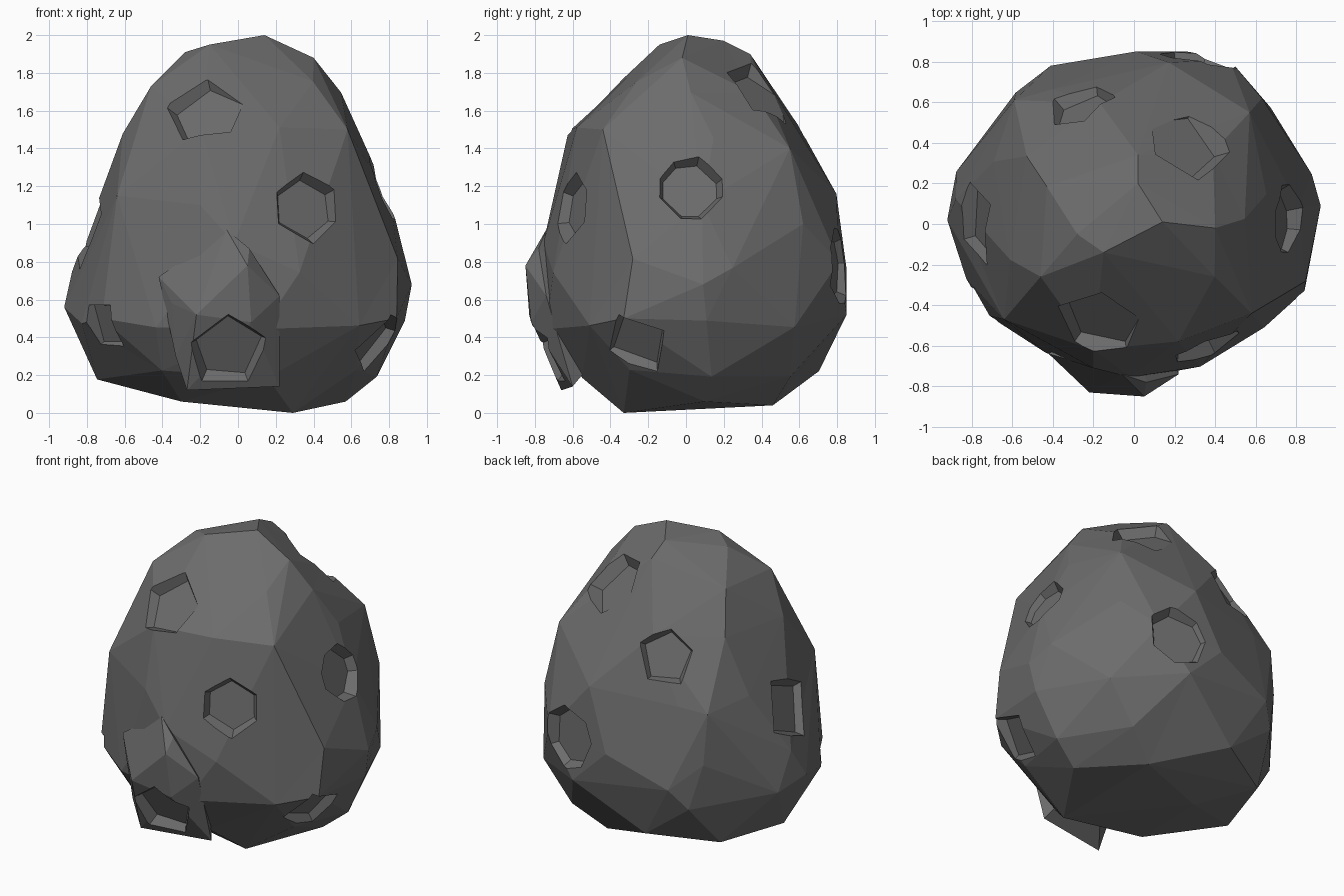
import bpy, bmesh, random
from math import cos, sin, tau, radians
from mathutils import Vector
from mathutils.bvhtree import BVHTree

if "Cube" in bpy.data.objects:
    bpy.data.objects.remove(bpy.data.objects["Cube"])

random.seed(4)
rock_mat = bpy.data.materials.new("rock_grey")
rock_mat.diffuse_color = (0.15, 0.15, 0.15, 1)
rock_mat.use_nodes = True
rock_mat.node_tree.nodes["Principled BSDF"].inputs["Base Color"].default_value = rock_mat.diffuse_color


def make_object(name, bm):
    bmesh.ops.recalc_face_normals(bm, faces=bm.faces[:])
    mesh = bpy.data.meshes.new(name)
    bm.to_mesh(mesh)
    mesh.materials.append(rock_mat)
    ob = bpy.data.objects.new(name, mesh)
    bpy.context.collection.objects.link(ob)
    return ob


def hull(points):
    bm = bmesh.new()
    for p in points:
        bm.verts.new(p)
    bmesh.ops.convex_hull(bm, input=bm.verts[:])
    junk = [v for v in bm.verts if not v.link_faces]
    bmesh.ops.delete(bm, geom=junk, context='VERTS')
    bmesh.ops.recalc_face_normals(bm, faces=bm.faces[:])
    # merge nearly flat triangles into larger facets
    bmesh.ops.dissolve_limit(bm, angle_limit=radians(4),
                             verts=bm.verts[:], edges=bm.edges[:])
    bmesh.ops.triangulate(bm, faces=bm.faces[:])
    return bm


# Rock body: irregular rings (z, min x, max x, min y, max y, sides, turn)
rings = [
    (0.20, -0.76, 0.75, -0.57, 0.71, 8, 0.2),
    (0.48, -0.90, 0.90, -0.73, 0.83, 9, 0.0),
    (0.78, -0.86, 0.90, -0.75, 0.845, 9, 0.35),
    (1.15, -0.75, 0.79, -0.69, 0.79, 9, 0.0),
    (1.48, -0.62, 0.68, -0.61, 0.63, 8, 0.4),
    (1.72, -0.46, 0.55, -0.36, 0.45, 7, 0.0),
]
# Key corners that set the silhouette
points = [(-0.92, 0.02, 0.56), (0.92, 0.09, 0.68), (0.29, -0.33, 0.0),
          (0.26, 0.85, 0.52), (0.14, 0.01, 2.0), (-0.41, 0.78, 0.6),
          (0.47, 0.81, 0.8), (-0.72, -0.45, 0.5), (0.84, -0.33, 0.5),
          (-0.15, -0.14, 1.95), (-0.2, -0.62, 1.5), (0.02, 0.34, 1.9),
          (-0.28, -0.05, 1.91), (0.40, -0.02, 1.88), (0.02, 0.2, 1.97),
          (-0.46, -0.26, 1.73), (0.57, 0.55, 1.40), (0.63, 0.62, 1.0),
          (-0.64, -0.47, 1.15), (-0.59, 0.61, 1.10), (0.58, -0.44, 1.50),
          (0.27, 0.46, 0.04), (-0.29, 0.23, 0.06), (0.57, 0.1, 0.06),
          (-0.3, -0.28, 0.06), (-0.02, -0.755, 0.9), (-0.2, -0.71, 1.1)]
for z, x0, x1, y0, y1, n, turn in rings:
    for i in range(n):
        a = tau * (i + turn) / n + random.uniform(-0.1, 0.1)
        s = random.uniform(0.98, 1.03)
        x = (x0 + x1) / 2 + (x1 - x0) / 2 * s * cos(a)
        y = (y0 + y1) / 2 + (y1 - y0) / 2 * s * sin(a)
        points.append((max(-0.92, min(0.92, x)), max(-0.77, min(0.85, y)),
                       z + random.uniform(-0.04, 0.04)))
rock = make_object("rock", hull(points))

# Jutting lump low on the front
lump = make_object("front_lump", hull([
    (0.05, -0.85, 0.78), (0.06, -0.78, 0.87), (-0.22, -0.83, 0.52),
    (0.07, -0.82, 0.48), (-0.35, -0.70, 0.58), (0.22, -0.74, 0.62),
    (0.22, -0.60, 0.14), (-0.27, -0.66, 0.12), (-0.33, -0.66, 0.30),
    (0.0, -0.3, 0.5), (-0.06, -0.74, 0.97), (-0.42, -0.64, 0.72)]))


def boolean(cutter, op):
    mod = rock.modifiers.new(cutter.name, 'BOOLEAN')
    mod.operation, mod.object, mod.solver = op, cutter, 'EXACT'
    bpy.context.view_layer.objects.active = rock
    bpy.ops.object.modifier_apply(modifier=mod.name)
    bpy.data.objects.remove(cutter)


boolean(lump, 'UNION')

# Craters: (centre, rim radius, sides, turn)
craters = [
    ((-0.17, -0.48, 1.59), 0.24, 5, 0.4),
    ((0.39, -0.67, 1.10), 0.20, 6, 0.5),
    ((0.78, 0.02, 1.20), 0.19, 8, 0.5),
    ((0.75, -0.27, 0.35), 0.21, 4, 0.25),
    ((-0.04, -0.77, 0.31), 0.23, 5, 0.25),
    ((-0.75, -0.40, 0.42), 0.17, 4, 0.5),
    ((-0.81, 0.00, 0.98), 0.25, 4, 0.2),
    ((0.32, 0.82, 0.78), 0.22, 7, 0.0),
    ((-0.27, 0.62, 1.41), 0.20, 5, 0.25),
    ((0.27, 0.43, 1.71), 0.24, 5, 0.0),
]
bm = bmesh.new()
bm.from_mesh(rock.data)
tree = BVHTree.FromBMesh(bm)
bm.free()

cut = bmesh.new()
for centre, r, n, turn in craters:
    hit = tree.find_nearest(Vector(centre))
    normal = Vector((0, 0, 0))
    for near in tree.find_nearest_range(hit[0], r * 0.6):
        normal += near[1]
    normal.normalize()
    side = Vector((0, 0, 1)).cross(normal).normalized()
    up = normal.cross(side)
    loops = []
    angles = [tau * (i + turn) / n + random.uniform(-0.12, 0.12) for i in range(n)]
    # tapered wall: narrow floor below the surface, wide mouth above it
    for h, k in ((-0.065, 0.78), (0.12, 1.33)):
        loops.append([cut.verts.new(hit[0] + normal * h
                      + (side * cos(a) + up * sin(a)) * r * k) for a in angles])
    floor, mouth = loops
    cut.faces.new(floor[::-1])
    cut.faces.new(mouth)
    for i in range(n):
        j = (i + 1) % n
        cut.faces.new((floor[i], floor[j], mouth[j], mouth[i]))
boolean(make_object("crater_cutters", cut), 'DIFFERENCE')
